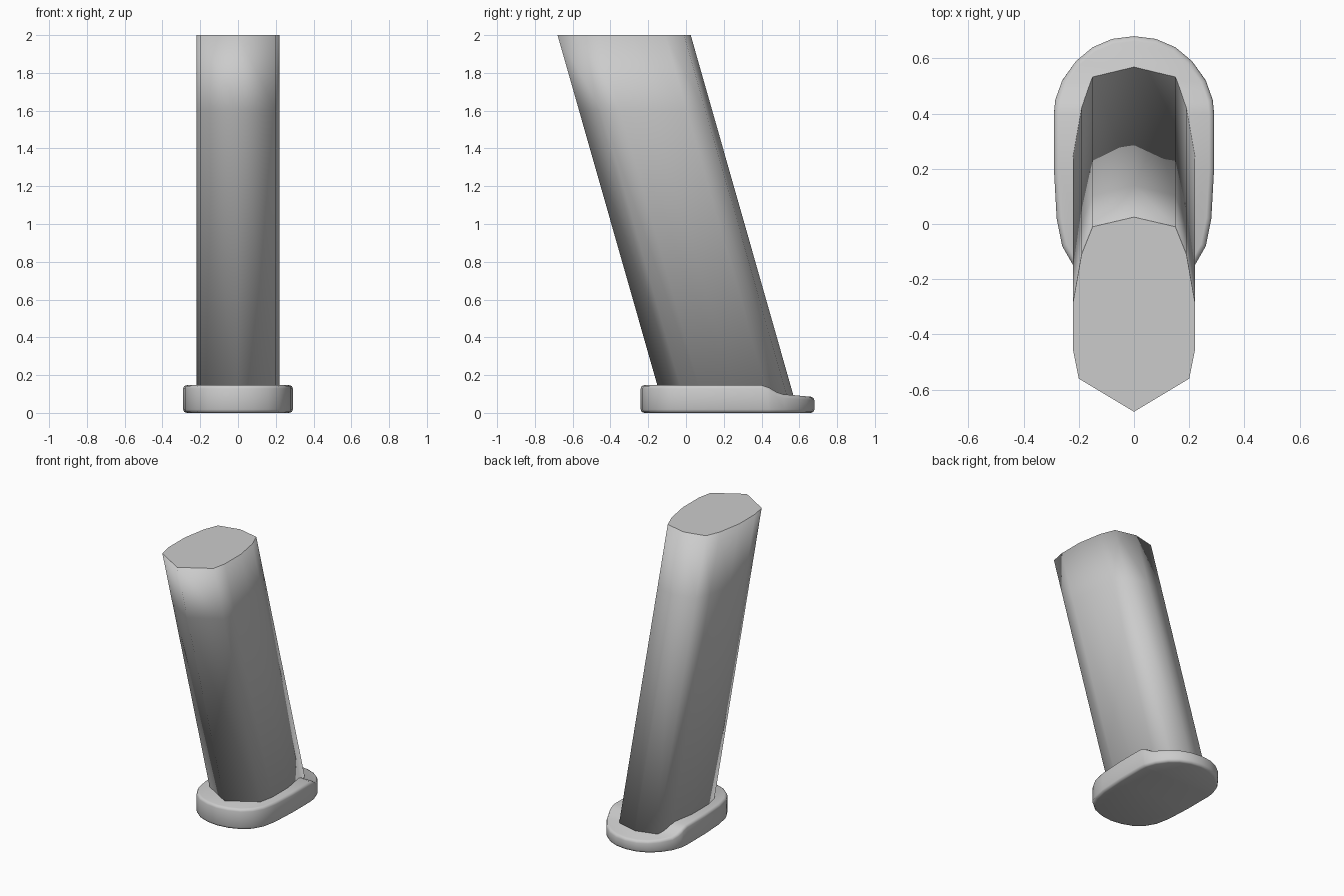
import bpy
import bmesh
import math
from mathutils import Vector

cube = bpy.data.objects.get("Cube")
if cube:
    bpy.data.objects.remove(cube, do_unlink=True)

# Single plain grey finish
GREY = (0.6, 0.6, 0.6, 1.0)
grey = bpy.data.materials.new("plain_grey")
grey.use_nodes = True
grey.diffuse_color = GREY
grey.node_tree.nodes["Principled BSDF"].inputs["Base Color"].default_value = GREY


def mirrored(half):
    """Close a right-hand half outline, given from back to front."""
    return half + [(-x, y) for x, y in reversed(half) if x > 0]


def finish(bm, name, angle):
    bmesh.ops.recalc_face_normals(bm, faces=bm.faces)
    mesh = bpy.data.meshes.new(name)
    bm.to_mesh(mesh)
    bm.free()
    mesh.materials.append(grey)
    obj = bpy.data.objects.new(name, mesh)
    bpy.context.collection.objects.link(obj)
    bpy.ops.object.select_all(action="DESELECT")
    obj.select_set(True)
    bpy.context.view_layer.objects.active = obj
    bpy.ops.object.shade_smooth_by_angle(angle=math.radians(angle))
    return obj


# Slanted body: one section sheared backwards towards the base
section = mirrored([(0, 0.025), (0.15, -0.01), (0.19, -0.11), (0.22, -0.28),
                    (0.22, -0.46), (0.2, -0.56), (0, -0.68)])
SLOPE = 0.285
bm = bmesh.new()
rings = []
for z in (0.05, 1.6, 2.0):
    rings.append([bm.verts.new((x, y + SLOPE * (2 - z), z)) for x, y in section])
n = len(section)
for low, high in zip(rings, rings[1:]):
    for i in range(n):
        j = (i + 1) % n
        bm.faces.new((low[i], low[j], high[j], high[i]))
bm.faces.new(rings[0])
top = bm.faces.new(rings[-1])
bmesh.ops.inset_region(bm, faces=[top], thickness=0.06)
finish(bm, "slanted_body", 180)

# Base plate: rounded outline, with the back of its top stepped down
outline = mirrored([(0, 0.68), (0.08, 0.67), (0.15, 0.64), (0.21, 0.59),
                    (0.26, 0.52), (0.285, 0.45), (0.29, 0.4), (0.29, 0.2),
                    (0.28, 0.02), (0.26, -0.08), (0.22, -0.15), (0.16, -0.2),
                    (0.08, -0.23), (0, -0.24)])
bm = bmesh.new()
floor = bm.faces.new([bm.verts.new((x, y, 0)) for x, y in outline])
lifted = bmesh.ops.extrude_face_region(bm, geom=[floor])
bmesh.ops.translate(bm, vec=(0, 0, 0.147),
                    verts=[v for v in lifted["geom"] if isinstance(v, bmesh.types.BMVert)])
if not floor.is_valid or len(bm.faces) < len(outline) + 2:
    bm.faces.new([v for v in bm.verts if v.co.z < 0.01])
for y in (0.4, 0.44, 0.48, 0.52):
    bmesh.ops.bisect_plane(bm, geom=bm.verts[:] + bm.edges[:] + bm.faces[:],
                           plane_co=Vector((0, y, 0)), plane_no=Vector((0, 1, 0)),
                           dist=0.0005)
for v in bm.verts:
    if v.co.z > 0.1 and v.co.y > 0.4:
        t = min((v.co.y - 0.4) / 0.12, 1)
        v.co.z -= 0.05 * t * t * (3 - 2 * t) + 0.08 * max(v.co.y - 0.52, 0)
bmesh.ops.recalc_face_normals(bm, faces=bm.faces)
bm.normal_update()
rim = [e for e in bm.edges if e.is_manifold and e.calc_face_angle() > 1.0]
bmesh.ops.bevel(bm, geom=rim, offset=0.018, offset_type="OFFSET", segments=2,
                profile=0.5, affect="EDGES", clamp_overlap=True)
finish(bm, "base_plate", 50)
